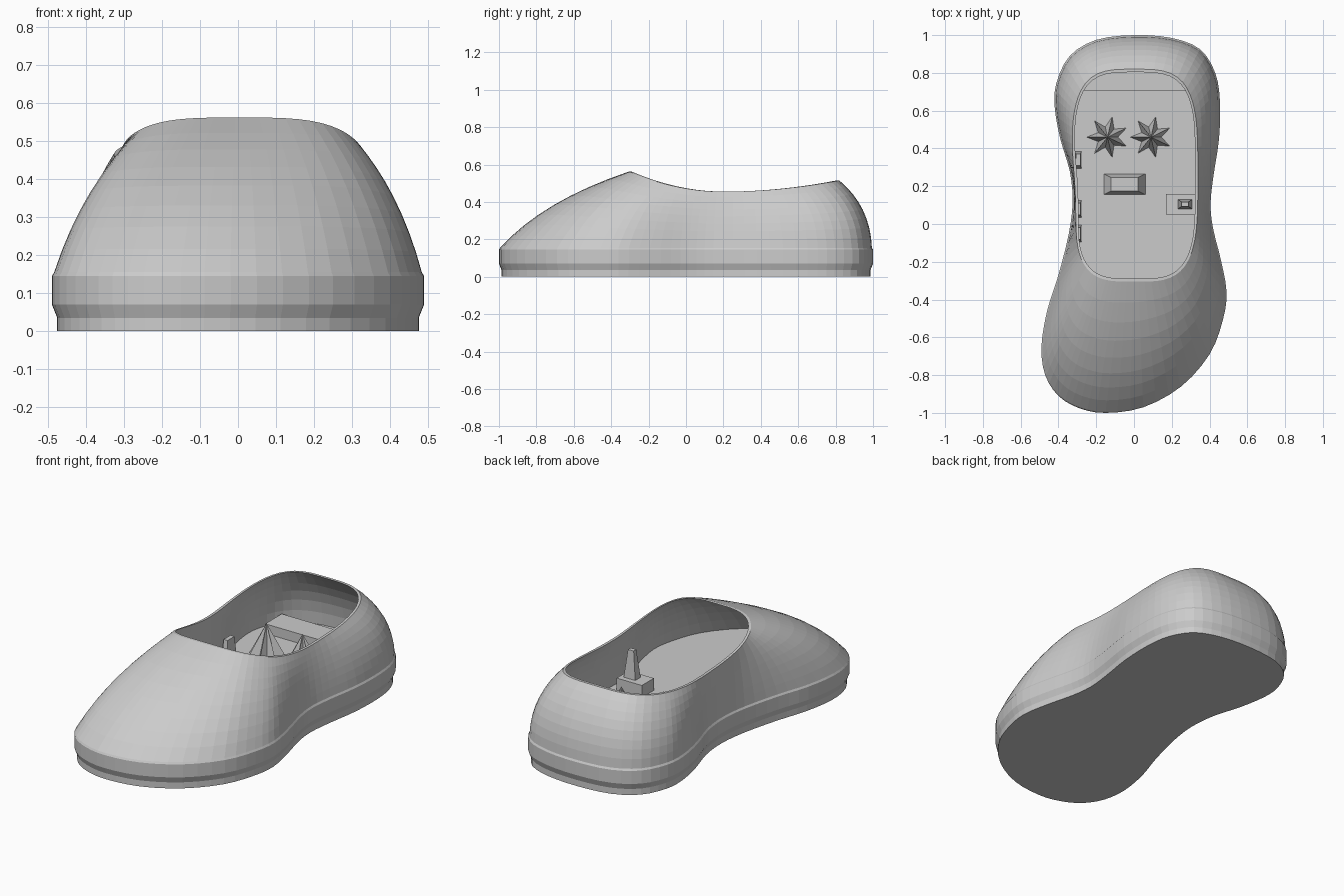
import bpy
import bmesh
import math
from mathutils import Vector

cube = bpy.data.objects.get("Cube")
if cube:
    bpy.data.objects.remove(cube, do_unlink=True)

# Footprint control points, counter-clockwise from the toe tip
FOOTPRINT = [
    (-.15, -1), (.05, -.97), (.25, -.86), (.40, -.69), (.47, -.51), (.49, -.36),
    (.46, -.19), (.42, -.03), (.405, .1), (.42, .25), (.45, .45), (.455, .65),
    (.43, .8), (.35, .925), (.2, .985), (0, 1), (-.2, .975), (-.34, .89),
    (-.41, .75), (-.42, .62), (-.39, .45), (-.34, .28), (-.325, .12),
    (-.345, -.05), (-.40, -.27), (-.46, -.46), (-.49, -.65), (-.47, -.8),
    (-.40, -.91), (-.29, -.975)]
FLOOR = .15
WELT = .155
CENTRE = Vector((.003, .257))
HALF_X, HALF_Y, POWER = .335, .5625, 3.6


def smooth_loop(points, steps):
    """Closed Catmull-Rom curve through the points."""
    pts = [Vector(p) for p in points]
    n = len(pts)
    loop = []
    for i in range(n):
        a, b, c, d = (pts[(i + k) % n] for k in (-1, 0, 1, 2))
        for s in range(steps):
            t = s / steps
            loop.append(.5 * (2 * b + (c - a) * t + (2 * a - 5 * b + 4 * c - d) * t * t
                              + (3 * b - a - 3 * c + d) * t ** 3))
    return loop


def inset(loop, amount):
    result = []
    for i, p in enumerate(loop):
        tangent = (loop[(i + 1) % len(loop)] - loop[i - 1]).normalized()
        result.append(p - amount * Vector((tangent.y, -tangent.x)))
    return result


def rim_point(p, shrink):
    """Foot opening: a rounded rectangle, narrowed at the waist, dipping at the sides."""
    d = p - CENTRE
    reach = (abs(d.x / HALF_X) ** POWER + abs(d.y / HALF_Y) ** POWER) ** (-1 / POWER)
    q = CENTRE + d * reach
    if q.x < 0:
        q.x += .022 * math.exp(-((q.y - .1) / .25) ** 2)
    s = q.y - .2
    z = .455 + (.156 if s > 0 else .42) * s * s
    q = q - d.normalized() * shrink
    return Vector((q.x, q.y, z))


def upper_rings(loop, base_z, shrink, steps):
    """Curved rings rising from the welt to the foot opening."""
    rings = []
    for k in range(steps + 1):
        t = k / steps
        ring = []
        for p in loop:
            start = Vector((p.x, p.y, base_z))
            end = rim_point(p, shrink)
            lean = .33 - .28 * min(1, max(0, (p.y - .2) / .5))
            mid = start.lerp(end, lean)
            mid.z = base_z + (end.z - base_z) * .62
            ring.append((1 - t) ** 2 * start + 2 * t * (1 - t) * mid + t * t * end)
        rings.append(ring)
    return rings


def make_object(name, bm):
    bmesh.ops.recalc_face_normals(bm, faces=bm.faces)
    mesh = bpy.data.meshes.new(name)
    bm.to_mesh(mesh)
    bm.free()
    obj = bpy.data.objects.new(name, mesh)
    bpy.context.collection.objects.link(obj)
    return obj


def loft(name, rings):
    """Skin the rings and cap both ends."""
    bm = bmesh.new()
    rows = [[bm.verts.new(p) for p in ring] for ring in rings]
    for low, high in zip(rows, rows[1:]):
        for i in range(len(low)):
            bm.faces.new((low[i - 1], low[i], high[i], high[i - 1]))
    bm.faces.new(rows[0])
    bm.faces.new(rows[-1])
    return make_object(name, bm)


def block(name, centre, size, taper=1.0):
    """Box standing on the insole, with a scaled top."""
    bm = bmesh.new()
    bmesh.ops.create_cube(bm, size=1)
    for v in bm.verts:
        k = taper if v.co.z > 0 else 1
        v.co = Vector((v.co.x * size[0] * k, v.co.y * size[1] * k,
                       (v.co.z + .5) * size[2]))
        v.co += Vector(centre)
    return make_object(name, bm)


def star_peak(name, x, y, radius, height, spikes=7):
    """Faceted star-shaped peak."""
    bm = bmesh.new()
    ring = []
    for i in range(spikes * 2):
        a = math.pi * i / spikes
        r = radius if i % 2 else radius * .5
        ring.append(bm.verts.new((x + r * math.cos(a), y + r * math.sin(a), FLOOR)))
    tip = bm.verts.new((x, y, FLOOR + height))
    for i in range(len(ring)):
        bm.faces.new((ring[i - 1], ring[i], tip))
    bm.faces.new(ring)
    return make_object(name, bm)


# Sole, upper, opening lip, lining and insole as one continuous shell
outline = smooth_loop(FOOTPRINT, 3)
sole = [[Vector((p.x, p.y, z)) for p in inset(outline, amount)]
        for amount, z in ((.014, 0), (.014, .035), (0, .07), (0, .145))]
outer = upper_rings(inset(outline, .006), WELT, 0, 8)
lining = upper_rings(inset(outline, .028), FLOOR, .016, 6)
loft("shoe_shell", sole + outer + lining[::-1])

# Raised ledge at the heel
block("heel_ledge", (.01, .78, FLOOR), (.66, .15, .055))

# Relief pieces on the insole
for side, x in (("right", -.14), ("left", .09)):
    star_peak(f"{side}_insole_star", x, .46, .11, .2)
block("insole_bar", (-.05, .21, FLOOR), (.22, .11, .08), .65)
block("clip_base", (.25, .105, FLOOR), (.16, .11, .07))
block("clip_post", (.27, .105, FLOOR), (.09, .06, .23), .4)

# Small tabs along the right lining
for i, y in enumerate((-.05, .08, .34)):
    block(f"lining_tab_{i + 1}", (-.295, y, FLOOR), (.035, .09, .12), .7)
